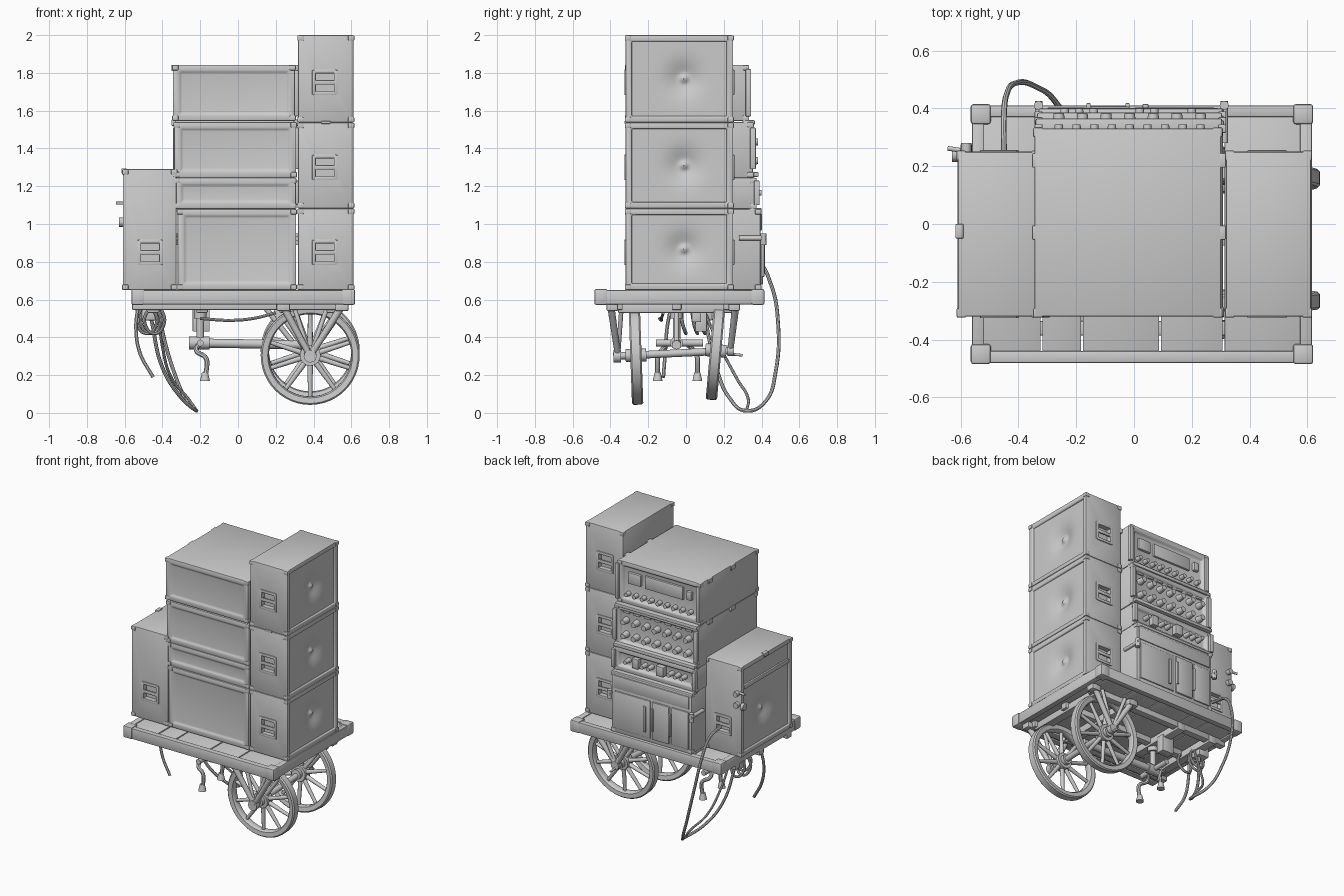
import bpy, bmesh, math
from mathutils import Vector, Matrix

if "Cube" in bpy.data.objects:
    bpy.data.objects.remove(bpy.data.objects["Cube"])

def finish(bm, name, bevel=0.0, seg=2):
    me = bpy.data.meshes.new(name)
    bm.to_mesh(me)
    bm.free()
    ob = bpy.data.objects.new(name, me)
    bpy.context.collection.objects.link(ob)
    if bevel:
        m = ob.modifiers.new("bevel", 'BEVEL')
        m.width, m.segments, m.limit_method = bevel, seg, 'ANGLE'
    return ob

def box(bm, x0, x1, y0, y1, z0, z1):
    M = Matrix.Translation(((x0+x1)/2, (y0+y1)/2, (z0+z1)/2)) @ Matrix.Diagonal((x1-x0, y1-y0, z1-z0, 1))
    return bmesh.ops.create_cube(bm, size=1, matrix=M)

def boxes(name, dims, bevel=0.005):
    bm = bmesh.new()
    for d in dims:
        box(bm, *d)
    return finish(bm, name, bevel)

def rod(bm, p, q, r1, r2=None, n=12):
    p, q = Vector(p), Vector(q)
    d = q - p
    M = Matrix.Translation((p+q)/2) @ d.to_track_quat('Z', 'Y').to_matrix().to_4x4()
    bmesh.ops.create_cone(bm, cap_ends=True, segments=n, radius1=r1, radius2=r1 if r2 is None else r2, depth=d.length, matrix=M)

def rods(name, items, n=12):
    bm = bmesh.new()
    for it in items:
        rod(bm, *it, n=n)
    return finish(bm, name)

def ring(bm, prof, n=48):
    # closed (radius, y) section swept round the y axis
    rows = [[bm.verts.new((r*math.cos(a), y, r*math.sin(a))) for r, y in prof]
            for a in (2*math.pi*i/n for i in range(n))]
    k = len(prof)
    fs = [bm.faces.new((rows[i][j], rows[i][(j+1) % k], rows[(i+1) % n][(j+1) % k], rows[(i+1) % n][j]))
          for i in range(n) for j in range(k)]
    bmesh.ops.recalc_face_normals(bm, faces=fs)

def cable(name, pts, r):
    cu = bpy.data.curves.new(name, 'CURVE')
    cu.dimensions, cu.bevel_depth, cu.bevel_resolution = '3D', r, 2
    cu.use_fill_caps, cu.resolution_u = True, 8
    s = cu.splines.new('BEZIER')
    s.bezier_points.add(len(pts)-1)
    for b, p in zip(s.bezier_points, pts):
        b.co = p
        b.handle_left_type = b.handle_right_type = 'AUTO'
    bpy.context.collection.objects.link(bpy.data.objects.new(name, cu))

def case(name, d, panels):
    # box with framed recesses: panels is a list of (normal, depth)
    bm = bmesh.new()
    box(bm, *d)
    for n, depth in panels:
        bm.normal_update()
        f = max(bm.faces, key=lambda f: f.normal.dot(Vector(n)) * f.calc_area())
        bmesh.ops.inset_region(bm, faces=[f], thickness=0.032, use_even_offset=True)
        bmesh.ops.inset_region(bm, faces=[f], thickness=0.012, depth=-depth, use_even_offset=True)
    ob = finish(bm, name, 0.007)
    # corner protectors
    e, s = 0.004, 0.03
    boxes(name + "_corners", [(x-e if i else x-s, x+s if i else x+e, y-e if j else y-s, y+s if j else y+e,
                               z+0.001 if k else z-s, z+s if k else z-0.001)
                              for x, i in ((d[0], 1), (d[1], 0)) for y, j in ((d[2], 1), (d[3], 0))
                              for z, k in ((d[4], 1), (d[5], 0))], 0.006)
    return ob

def dish(name, x, s, y0, y1, z0, z1, cz, cy=-0.01):
    # grille sheet pressed inward over the speaker cone, with a centre cap
    bm = bmesh.new()
    bmesh.ops.create_grid(bm, x_segments=44, y_segments=44, size=0.5)
    for v in bm.verts:
        y, z = y0 + (v.co.x+.5)*(y1-y0), z0 + (v.co.y+.5)*(z1-z0)
        r = math.hypot(y-cy, z-cz)
        dep = 0.035*math.exp(-(r/0.085)**2) - 0.025*math.exp(-(r/0.02)**2)
        v.co = (x - s*dep, y, z)
    if s < 0:
        bmesh.ops.reverse_faces(bm, faces=bm.faces[:])
    finish(bm, name)

# deck: frame, planks, corner caps and under-beams
boxes("deck_frame", [(-.56, .615, -.48, -.44, .575, .65), (-.56, .615, .37, .41, .575, .65),
                     (-.56, -.52, -.44, .37, .575, .65), (.575, .615, -.44, .37, .575, .65)])
px = [-.525, -.32, -.18, .09, .31, .58]
boxes("deck_planks", [(a+.003, b-.003, -.445, .375, .585, .644) for a, b in zip(px, px[1:])], 0.004)
boxes("deck_corner_caps", [(x-.035, x+.035, y-.035, y+.035, .572, .656) for x in (-.53, .585) for y in (-.45, .38)], 0.01)
boxes("under_beams", [(-.56, .55, y-.025, y+.025, .545, .59) for y in (-.36, -.05, .22)] +
      [(x-.03, x+.03, -.36, .25, .53, .58) for x in (-.45, -.19, .25, .5)])

# speakers
speakers = []
for i, (z0, z1) in enumerate([(.65, 1.082), (1.082, 1.537), (1.537, 2.0)]):
    speakers.append(case(f"right_speaker_{i+1}", (.318, .612, -.32, .25, z0, z1), [((1, 0, 0), .075)]))
    dish(f"right_grille_{i+1}", .600, 1, -.285, .215, z0+.035, z1-.035, (z0+z1)/2)
speakers.append(case("left_speaker", (-.61, -.325, -.32, .25, .65, 1.29), [((-1, 0, 0), .075)]))
dish("left_grille", -.598, -1, -.285, .215, .685, 1.255, .90)
boxes("left_grille_bar", [(-.61, -.58, -.285, .215, 1.12, 1.15)])

# handle pockets cut in front and back, with a grip bar in each
spots = [(.46, .85), (.46, 1.30), (.46, 1.75), (-.465, .85)]
cutter = boxes("handle_cutter", [(x-.05, x+.05, y-.03, y+.03, z-.05, z+.05)
                                 for x, z in spots for y in (-.32, .25)], 0)
cutter.hide_render = True
for s in speakers:
    m = s.modifiers.new("pockets", 'BOOLEAN')
    m.object, m.operation, m.solver = cutter, 'DIFFERENCE', 'EXACT'
grips = []
for x, z in spots:
    for y in (-.32, .25):
        a, b = y-.006, y+.006
        grips += [(x-.052, x+.052, a, b, z-.012, z+.012)]
        grips += [(x+sx*.058-.01, x+sx*.058+.01, a, b, z-.065, z+.065) for sx in (-1, 1)]
        grips += [(x-.06, x+.06, a, b, z+sz*.058-.01, z+sz*.058+.01) for sz in (-1, 1)]
boxes("speaker_handles", grips, 0.004)

# amplifier stack: framed on the front, controls on the back
F, B = ((0, -1, 0), .010), ((0, 1, 0), .022)
case("base_cabinet", (-.32, .308, -.32, .395, .65, 1.08), [F])
case("lower_amp", (-.335, .306, -.315, .37, 1.08, 1.245), [F, B])
case("middle_amp", (-.338, .308, -.318, .355, 1.245, 1.54), [F, B])
case("top_amp", (-.345, .302, -.32, .33, 1.545, 1.843), [F, B])
xs = lambda n, a=-.26, b=.23: [a + (b-a)*i/(n-1) for i in range(n)]
knobs = [((x, .30, 1.615), (x, .345, 1.615), .017, .014) for x in xs(9)]
knobs += [((x, .325, z), (x, .382, z), .024, .018) for x in xs(7) for z in (1.335, 1.435)]
knobs += [((x, .34, 1.165), (x, .40, 1.165), .018, .014) for x in (-.24, -.19, -.14, .02, .07, .2)]
rods("amp_knobs", knobs, 16)
boxes("amp_displays", [(-.20, .10, .30, .322, 1.685, 1.775), (.13, .23, .30, .325, 1.69, 1.77),
                       (-.27, -.23, .30, .33, 1.70, 1.76), (-.09, -.03, .34, .385, 1.13, 1.20),
                       (.11, .16, .34, .38, 1.13, 1.20)] +
      [(x-.025, x+.025, .32, .345, 1.485, 1.50) for x in xs(7)])
boxes("amp_rails", [(-.34, .305, .30, .365, 1.525, 1.55), (-.335, .305, .30, .385, 1.25, 1.275),
                    (-.33, .306, .33, .40, 1.065, 1.085)], 0.006)
boxes("amp_side_brackets", [(x-.014, x+.014, y-.03, y, z0, z1) for x in (-.33, .305)
                            for y, z0, z1 in ((.345, 1.57, 1.82), (.37, 1.29, 1.51), (.39, 1.1, 1.23))])
boxes("cabinet_back_doors", [(-.30, .29, .38, .402, .965, 1.055), (.00, .28, .38, .403, .68, .945),
                             (-.15, -.015, .38, .407, .68, .945), (-.30, -.165, .38, .403, .68, .945)])
boxes("cabinet_door_grips", [(-.03, -.015, .40, .418, .74, .9), (-.165, -.15, .40, .418, .74, .9),
                             (.03, .05, .40, .415, .72, .9)], 0.003)
rods("cabinet_clamps", [((x, .28, .925), (x, .425, .925), .013) for x in (-.33, .312)] +
     [((x, .41, .89), (x, .41, .95), .016) for x in (-.33, .312)])
boxes("case_latches", [(x-.012, x+.012, y-.025, y+.025, z-.02, z+.012) for x in (-.34, .306)
                       for y in (-.03, .22) for z in (1.54, 1.83)] +
      [(-.618, -.59, -.05, 0, 1.27, 1.295), (.44, .49, -.326, -.30, 1.53, 1.545)], 0.004)

# connectors on the left speaker's back corner
rods("speaker_plugs", [((-.60, .255, 1.11), (-.645, .262, 1.11), .008), ((-.61, .24, 1.01), (-.63, .24, 1.01), .025),
                       ((-.58, .24, 1.10), (-.58, .28, 1.10), .018), ((-.58, .24, 1.02), (-.58, .275, 1.02), .02)])

# spoked wheels
for name, c, tilt in (("front_wheel", (.382, -.265, .305), 2), ("back_wheel", (.382, .157, .33), -5)):
    bm = bmesh.new()
    ring(bm, [(.262, -.022), (.262, .022), (.254, .03), (.225, .026), (.218, .016), (.218, -.016), (.225, -.026), (.254, -.03)])
    rod(bm, (0, -.055, 0), (0, .055, 0), .034, n=20)
    rod(bm, (0, -.03, 0), (0, .03, 0), .055, n=20)
    for i in range(10):
        a = 2*math.pi*(i+.5)/10
        u = Vector((math.cos(a), 0, math.sin(a)))
        rod(bm, u*.04, u*.225, .015, .011)
    bm.transform(Matrix.Translation(c) @ Matrix.Rotation(math.radians(tilt), 4, 'X'))
    finish(bm, name)

# axle, struts and centre pole
rods("axle", [((.382, -.385, .30), (.382, .25, .33), .02), ((.382, -.385, .30), (.382, -.345, .30), .034),
              ((.382, .22, .33), (.382, .255, .33), .03), ((.382, .25, .31), (.382, .30, .305), .007)])
struts = []
for y, yt, z in ((-.36, -.40, .30), (.235, .265, .33)):
    struts += [((.382, y, z), (x, yt, .58), .016, .02) for x in (.23, .56)]
    struts += [((.382, y, z), (x, y+.02, .58), .012) for x in (.29, .48)]
rods("wheel_struts", struts)
boxes("strut_feet", [(x-.035, x+.035, y-.03, y+.03, .54, .58) for x in (.24, .55) for y in (-.39, .255)])
rods("centre_pole", [((-.22, -.05, .37), (.382, -.05, .36), .024), ((-.20, -.05, .36), (-.20, -.05, .57), .02),
                     ((-.20, -.16, .37), (-.20, .09, .37), .018), ((-.26, -.05, .37), (-.15, -.05, .37), .034),
                     ((-.20, -.05, .50), (-.20, -.05, .56), .034), ((.30, -.05, .36), (.15, -.05, .55), .014)])
for i, (y, s) in enumerate(((-.15, -1), (.06, 1))):
    cable(f"hanging_hook_{i+1}", [(-.20, y-s*.06, .37), (-.22, y-s*.02, .33), (-.17, y, .29), (-.165, y, .25), (-.175, y, .19)], .013)
    rods(f"hook_end_{i+1}", [((-.175, y, .17), (-.175, y, .215), .026, .016)])
boxes("junction_box", [(-.24, -.15, .05, .11, .43, .55), (-.51, -.43, .06, .14, .49, .56), (.19, .26, .03, .08, .48, .55)])
cable("brake_rod", [(-.20, -.14, .50), (-.05, -.13, .49), (.08, -.13, .50), (.2, -.12, .53)], .008)

# cables
cable("speaker_cable", [(-.45, .25, .83), (-.45, .38, .80), (-.44, .45, .68), (-.41, .487, .48), (-.34, .475, .22),
                        (-.27, .42, .06), (-.22, .32, .011), (-.30, .23, .08), (-.40, .16, .24), (-.46, .10, .50)], .010)
cable("second_cable", [(-.22, .32, .012), (-.26, .33, .07), (-.35, .27, .18), (-.40, .18, .35), (-.42, .10, .53)], .008)
cable("loose_cable", [(-.53, -.08, .56), (-.54, -.10, .45), (-.52, -.11, .32), (-.45, -.12, .19)], .010)
for i, (x, y) in enumerate(((-.48, .04), (-.46, .08), (-.44, -.02))):
    cable(f"cable_coil_{i+1}", [(x-.03, y, .56), (x-.055, y, .48), (x, y+.02, .42), (x+.05, y, .48), (x+.03, y-.01, .56)], .009)

# apply modifiers, drop the cutter, smooth the rounded surfaces
bpy.ops.object.select_all(action='SELECT')
bpy.context.view_layer.objects.active = speakers[0]
bpy.ops.object.convert(target='MESH')
bpy.data.objects.remove(bpy.data.objects["handle_cutter"])
bpy.ops.object.shade_smooth_by_angle(angle=math.radians(35))
